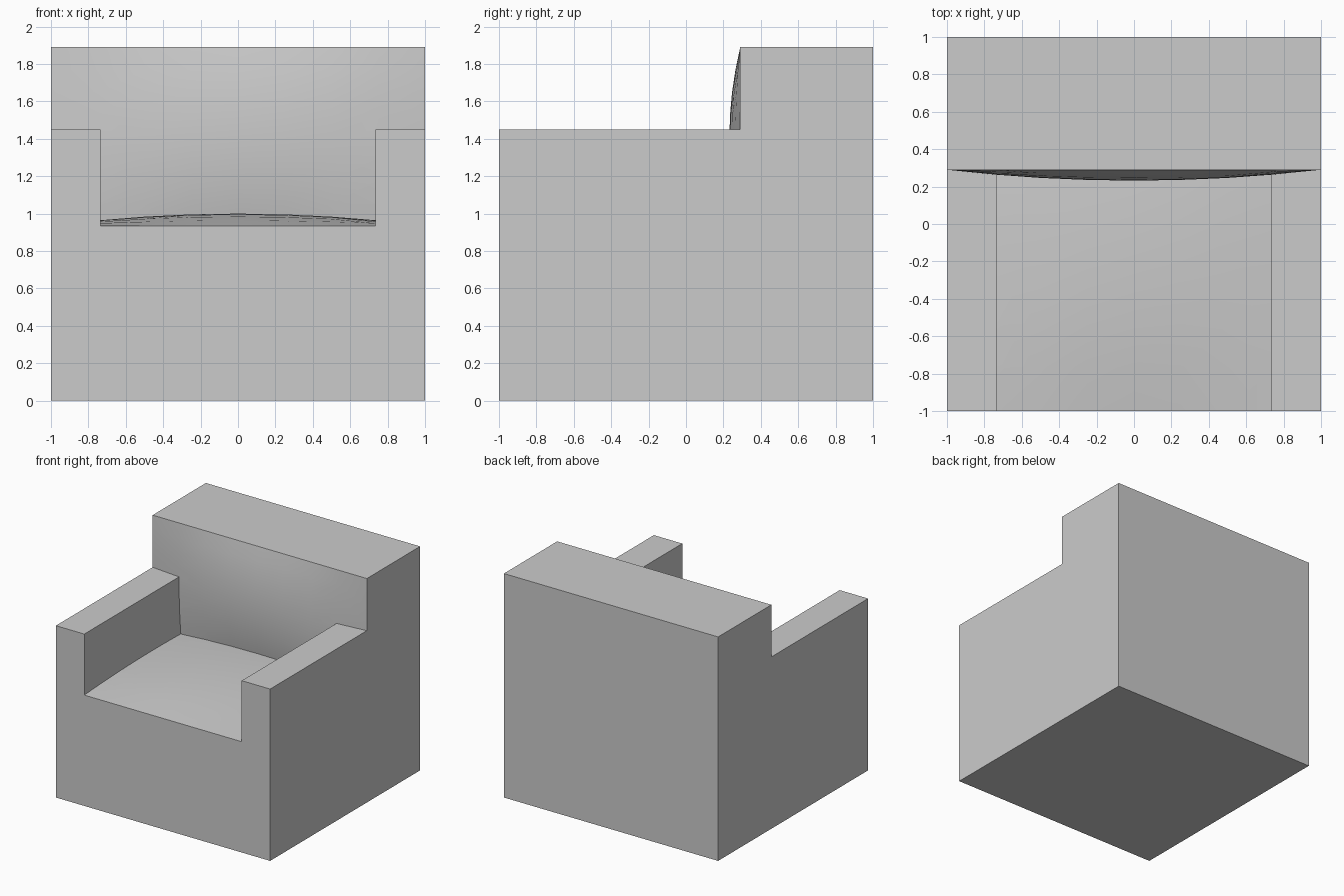
import bpy, bmesh

if "Cube" in bpy.data.objects:
    bpy.data.objects.remove(bpy.data.objects["Cube"])

ARM_X, ARM_Z = 0.735, 1.45      # inner arm face, arm top
SEAT_Z, BACK_Y, TOP = 0.935, 0.29, 1.89


def add_object(name, bm):
    bmesh.ops.recalc_face_normals(bm, faces=bm.faces)
    mesh = bpy.data.meshes.new(name)
    bm.to_mesh(mesh)
    bm.free()
    obj = bpy.data.objects.new(name, mesh)
    bpy.context.collection.objects.link(obj)
    return obj


def prism(name, profile, y0, y1):
    """Extrude an x-z profile along y."""
    bm = bmesh.new()
    face = bm.faces.new([bm.verts.new((x, y0, z)) for x, z in profile])
    out = bmesh.ops.extrude_face_region(bm, geom=[face], use_keep_orig=True)
    for v in out["geom"]:
        if isinstance(v, bmesh.types.BMVert):
            v.co.y = y1
    return add_object(name, bm)


def steps(a, b, n, margin=0.25):
    """Even steps from a to b, plus a flat margin outside each end."""
    return [a - margin] + [a + (b - a) * i / n for i in range(n + 1)] + [b + margin]


def dome(t, a, b):
    s = (2 * t - a - b) / (b - a)
    return max(0.0, 1 - s * s)


def cushion(name, us, vs, point, axis, base):
    """Domed surface closed down to a flat base plane."""
    bm = bmesh.new()
    grid = [[bm.verts.new(point(u, v)) for v in vs] for u in us]
    for a, b in zip(grid, grid[1:]):
        for j in range(len(vs) - 1):
            bm.faces.new((a[j], b[j], b[j + 1], a[j + 1]))
    rim = [e for e in bm.edges if e.is_boundary]
    out = bmesh.ops.extrude_edge_only(bm, edges=rim)
    for v in out["geom"]:
        if isinstance(v, bmesh.types.BMVert):
            v.co[axis] = base
    bmesh.ops.holes_fill(bm, edges=[e for e in bm.edges if e.is_boundary])
    return add_object(name, bm)


def cut(target, cutter):
    mod = target.modifiers.new("cut", "BOOLEAN")
    mod.operation, mod.solver, mod.object = "DIFFERENCE", "EXACT", cutter
    bpy.context.view_layer.objects.active = target
    bpy.ops.object.modifier_apply(modifier=mod.name)
    bpy.data.objects.remove(cutter)


# Full block of the chair
armchair = prism("armchair_body", [(-1, 0), (1, 0), (1, TOP), (-1, TOP)], -1, 1)

# T-shaped opening: between the arms below, full width above them
half = [(ARM_X, 0.5), (ARM_X, ARM_Z), (1.15, ARM_Z), (1.15, 2.1)]
opening = prism("opening", half + [(-x, z) for x, z in reversed(half)], -1.15, 0.6)

# Domed seat and domed backrest shape the opening
seat = cushion("seat_cushion", steps(-1, 1, 8), steps(-1, 0.85, 8),
               lambda x, y: (x, y, SEAT_Z + 0.065 * dome(x, -1, 1) * dome(y, -1, 0.85)),
               2, 0.2)
back = cushion("back_cushion", steps(-1, 1, 8), steps(SEAT_Z, TOP, 8),
               lambda x, z: (x, BACK_Y - 0.058 * dome(x, -1, 1) * dome(z, SEAT_Z, TOP), z),
               1, 1.2)
cut(opening, seat)
cut(opening, back)
cut(armchair, opening)

# Smooth the cushions, keep the block edges sharp
bpy.ops.object.select_all(action="DESELECT")
armchair.select_set(True)
bpy.context.view_layer.objects.active = armchair
bpy.ops.object.shade_smooth_by_angle(angle=0.5)
